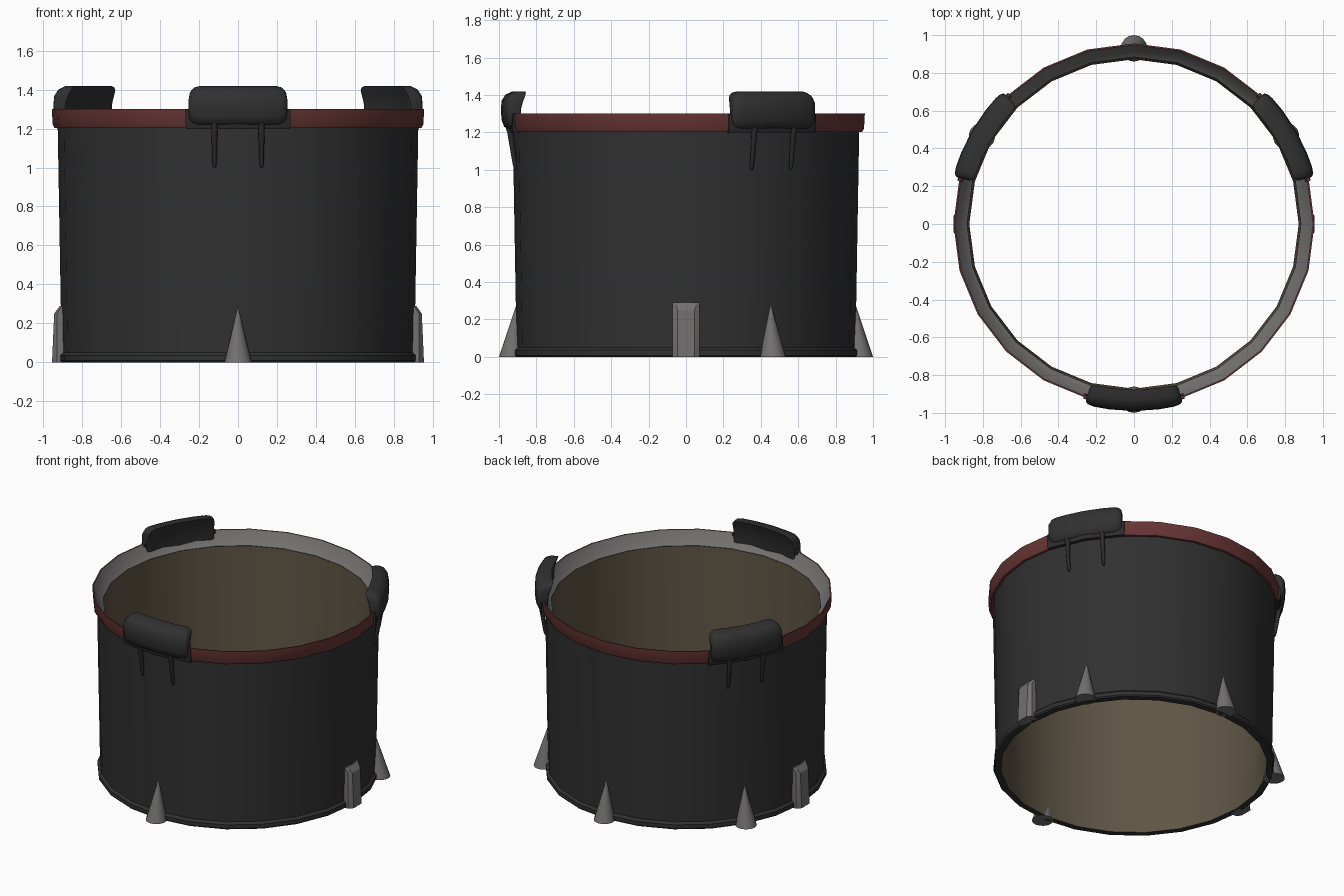
import bpy, bmesh, math
from mathutils import Vector

if "Cube" in bpy.data.objects:
    bpy.data.objects.remove(bpy.data.objects["Cube"])

SIDES = 24


def material(name, rgb):
    m = bpy.data.materials.new(name)
    m.diffuse_color = (*rgb, 1)
    m.use_nodes = True
    m.node_tree.nodes["Principled BSDF"].inputs["Base Color"].default_value = m.diffuse_color
    return m


DARK = material("dark shell", (0.030, 0.030, 0.030))
CLIP = material("dark clip", (0.027, 0.024, 0.024))
RED = material("dull red", (0.140, 0.036, 0.036))
GREY = material("metal grey", (0.170, 0.160, 0.160))
BROWN = material("inner tan", (0.115, 0.092, 0.060))


def polar(deg, r, z, t=0.0):
    """Point at angle deg, radius r, height z, sideways offset t."""
    a = math.radians(deg)
    return Vector((r * math.cos(a) - t * math.sin(a),
                   r * math.sin(a) + t * math.cos(a), z))


def finish(name, bm, mats, angle=35):
    bmesh.ops.recalc_face_normals(bm, faces=bm.faces)
    me = bpy.data.meshes.new(name)
    bm.to_mesh(me)
    bm.free()
    for m in mats:
        me.materials.append(m)
    me.shade_smooth()
    me.set_sharp_from_angle(angle=math.radians(angle))
    ob = bpy.data.objects.new(name, me)
    bpy.context.collection.objects.link(ob)
    return ob


def loft(name, rings, mats, closed=False, slots=None, angle=35):
    """Skin a list of point rings; slots gives a material per ring edge."""
    bm = bmesh.new()
    vs = [[bm.verts.new(p) for p in ring] for ring in rings]
    n = len(vs[0])
    for i in range(len(vs) if closed else len(vs) - 1):
        a, b = vs[i], vs[(i + 1) % len(vs)]
        for j in range(n):
            k = (j + 1) % n
            f = bm.faces.new((a[j], a[k], b[k], b[j]))
            f.material_index = slots[j] if slots else 0
    if not closed:
        bm.faces.new(vs[0])
        bm.faces.new(vs[-1])
    return finish(name, bm, mats, angle)


def lathe(name, profile, mats, slots):
    rings = [[polar(i * 360 / SIDES, r, z) for r, z in profile]
             for i in range(SIDES)]
    return loft(name, rings, mats, True, slots)


# Open tube: dark outside with a foot lip, tan inside
lathe("shell",
      [(0.872, 0.0), (0.915, 0.0), (0.922, 0.008), (0.922, 0.035),
       (0.906, 0.05), (0.926, 1.21), (0.884, 1.21)],
      [DARK, BROWN], [0, 0, 0, 0, 0, 0, 1])

# Rim: red outside, grey sloping inside
lathe("rim",
      [(0.92, 1.203), (0.942, 1.203), (0.952, 1.222), (0.956, 1.30),
       (0.948, 1.30), (0.912, 1.235), (0.884, 1.212)],
      [RED, GREY], [0, 0, 0, 0, 1, 1, 1])

# Padded clips with two prongs each
PAD = [(0.878, 1.418), (0.93, 1.418), (0.965, 1.402), (0.986, 1.37),
       (0.99, 1.32), (0.986, 1.265), (0.972, 1.23), (0.945, 1.213),
       (0.915, 1.213), (0.912, 1.27), (0.905, 1.34), (0.89, 1.385)]
CR, CZ = 0.935, 1.315
ENDS = [(15.2, 0.62), (14.9, 0.8), (14.0, 0.93), (12.3, 1.0), (7.5, 1.0)]
STEPS = ([(-a, s) for a, s in ENDS] + [(0, 1.0)]
         + [(a, s) for a, s in reversed(ENDS)])
BACKING = [(0.93, 1.197), (0.955, 1.197), (0.963, 1.22), (0.963, 1.297),
           (0.935, 1.297)]

for i, mid in enumerate((-90, 30, 150), 1):
    loft(f"pad_{i}",
         [[polar(mid + a, CR + (r - CR) * s, CZ + (z - CZ) * s)
           for r, z in PAD] for a, s in STEPS], [DARK], angle=40)
    loft(f"pad_backing_{i}",
         [[polar(mid + a, r, z) for r, z in BACKING]
          for a in (-16.2, -15, 0, 15, 16.2)], [CLIP])
    for side in (-1, 1):
        rings = []
        for z, r, h in ((1.25, 0.95, 0.017), (1.2, 0.94, 0.016),
                        (1.02, 0.914, 0.011), (1.0, 0.91, 0.007)):
            rings.append([polar(mid, r + h * math.cos(k * math.pi / 4),
                                z, side * 0.121 + h * math.sin(k * math.pi / 4))
                          for k in range(8)])
        # prongs sit on the curved wall, so pull them in slightly
        loft(f"prong_{i}_{'left' if side < 0 else 'right'}", rings, [CLIP], angle=50)

# Leaning cone spikes around the foot
for i, mid in enumerate((-90, 30, 90, 150), 1):
    rings = [[polar(mid, r + h * math.cos(k * math.pi / 8), z,
                    h * math.sin(k * math.pi / 8)) for k in range(16)]
             for z, r, h in ((0.0, 0.93, 0.07), (0.28, 0.905, 0.002))]
    loft(f"spike_{i}", rings, [GREY], angle=50)

# Chamfered blocks on the two sides
for name, mid in (("block_right", 0), ("block_left", 180)):
    rings = []
    for z, outer, half in ((0.0, 0.955, 0.045), (0.25, 0.944, 0.045),
                           (0.29, 0.915, 0.062)):
        inner = min(0.93, outer - 0.012)
        rings.append([polar(mid, r, z, t) for r, t in
                      ((0.885, -0.072), (inner, -0.072), (outer, -half),
                       (outer, half), (inner, 0.072), (0.885, 0.072))])
    loft(name, rings, [GREY], angle=30)
